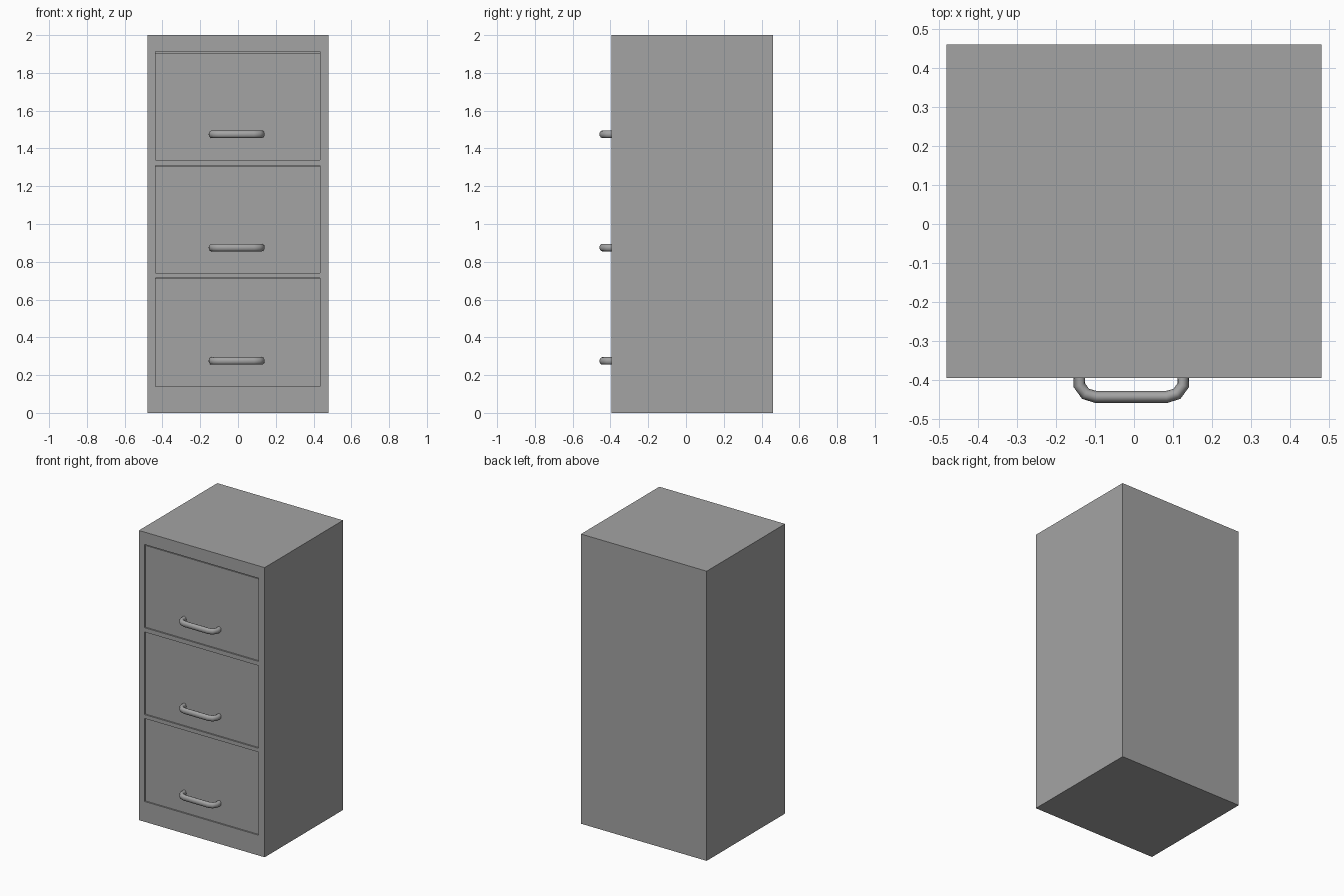
import bpy
import bmesh
from mathutils import Vector

old = bpy.data.objects.get("Cube")
if old:
    bpy.data.objects.remove(old, do_unlink=True)

grey = bpy.data.materials.new("steel grey")
grey.use_nodes = True
colour = (0.37, 0.37, 0.37, 1)
grey.diffuse_color = colour
grey.node_tree.nodes["Principled BSDF"].inputs["Base Color"].default_value = colour

HALF_W, FRONT, BACK, HEIGHT = 0.48, -0.395, 0.46, 2.0
LEFT, RIGHT = -0.437, 0.435
RECESS, POCKET = 0.01, 0.03
# bottom and top of each drawer opening
drawers = {"bottom": (0.14, 0.713), "middle": (0.74, 1.31), "top": (1.34, 1.914)}


def add_object(name, bm):
    bmesh.ops.recalc_face_normals(bm, faces=bm.faces)
    mesh = bpy.data.meshes.new(name)
    bm.to_mesh(mesh)
    bm.free()
    mesh.materials.append(grey)
    obj = bpy.data.objects.new(name, mesh)
    bpy.context.collection.objects.link(obj)
    return obj


def box_bmesh(low, high):
    low, high = Vector(low), Vector(high)
    bm = bmesh.new()
    bmesh.ops.create_cube(bm, size=1)
    for v in bm.verts:
        v.co = (low + high) / 2 + v.co * (high - low)
    return bm


# Cabinet body: slice the box along the openings, then push the openings in
bm = box_bmesh((-HALF_W, FRONT, 0), (HALF_W, BACK, HEIGHT))
cuts = [((x, 0, 0), (1, 0, 0)) for x in (LEFT, RIGHT)]
cuts += [((0, 0, z), (0, 0, 1)) for span in drawers.values() for z in span]
for point, normal in cuts:
    bmesh.ops.bisect_plane(bm, geom=bm.verts[:] + bm.edges[:] + bm.faces[:],
                           plane_co=point, plane_no=normal)
openings = []
for f in bm.faces:
    c = f.calc_center_median()
    if c.y < FRONT + 0.001 and LEFT < c.x < RIGHT:
        if any(low < c.z < high for low, high in drawers.values()):
            openings.append(f)
result = bmesh.ops.extrude_face_region(bm, geom=openings)
for v in result["geom"]:
    if isinstance(v, bmesh.types.BMVert):
        v.co.y += POCKET
bmesh.ops.delete(bm, geom=[f for f in openings if f.is_valid], context="FACES")
add_object("cabinet_body", bm)


def add_handle(name, z):
    # Sweep an oval section along a bent bar
    centre = -0.007
    half = [(-0.133, FRONT + POCKET), (-0.133, -0.413), (-0.117, -0.435), (-0.09, -0.443)]
    path = [Vector((x, y, 0)) for x, y in half]
    path += [Vector((-x, y, 0)) for x, y in reversed(half)]
    section = bmesh.new()
    ring = bmesh.ops.create_circle(section, segments=12, radius=1)["verts"]
    oval = [(v.co.x * 0.0155, v.co.y * 0.02) for v in ring]
    section.free()
    bm = bmesh.new()
    rings = []
    for i, p in enumerate(path):
        before = (p - path[max(i - 1, 0)]).normalized()
        after = (path[min(i + 1, len(path) - 1)] - p).normalized()
        tangent = (before + after).normalized()
        side = Vector((-tangent.y, tangent.x, 0))
        rings.append([bm.verts.new(p + side * a + Vector((centre, 0, z + b)))
                      for a, b in oval])
    for r, s in zip(rings, rings[1:]):
        for k in range(len(r)):
            n = (k + 1) % len(r)
            bm.faces.new((r[k], r[n], s[n], s[k]))
    bm.faces.new(rings[0])
    bm.faces.new(rings[-1])
    for f in bm.faces:
        f.smooth = len(f.verts) == 4
    add_object(name, bm)


# Drawer fronts, set slightly back, each with a pull handle
for name, (low, high) in drawers.items():
    gap = 0.01 if name == "top" else 0.002
    add_object(name + "_drawer_front",
               box_bmesh((LEFT, FRONT + RECESS, low), (RIGHT, FRONT + POCKET, high - gap)))
    add_handle(name + "_drawer_handle", low + 0.135)
